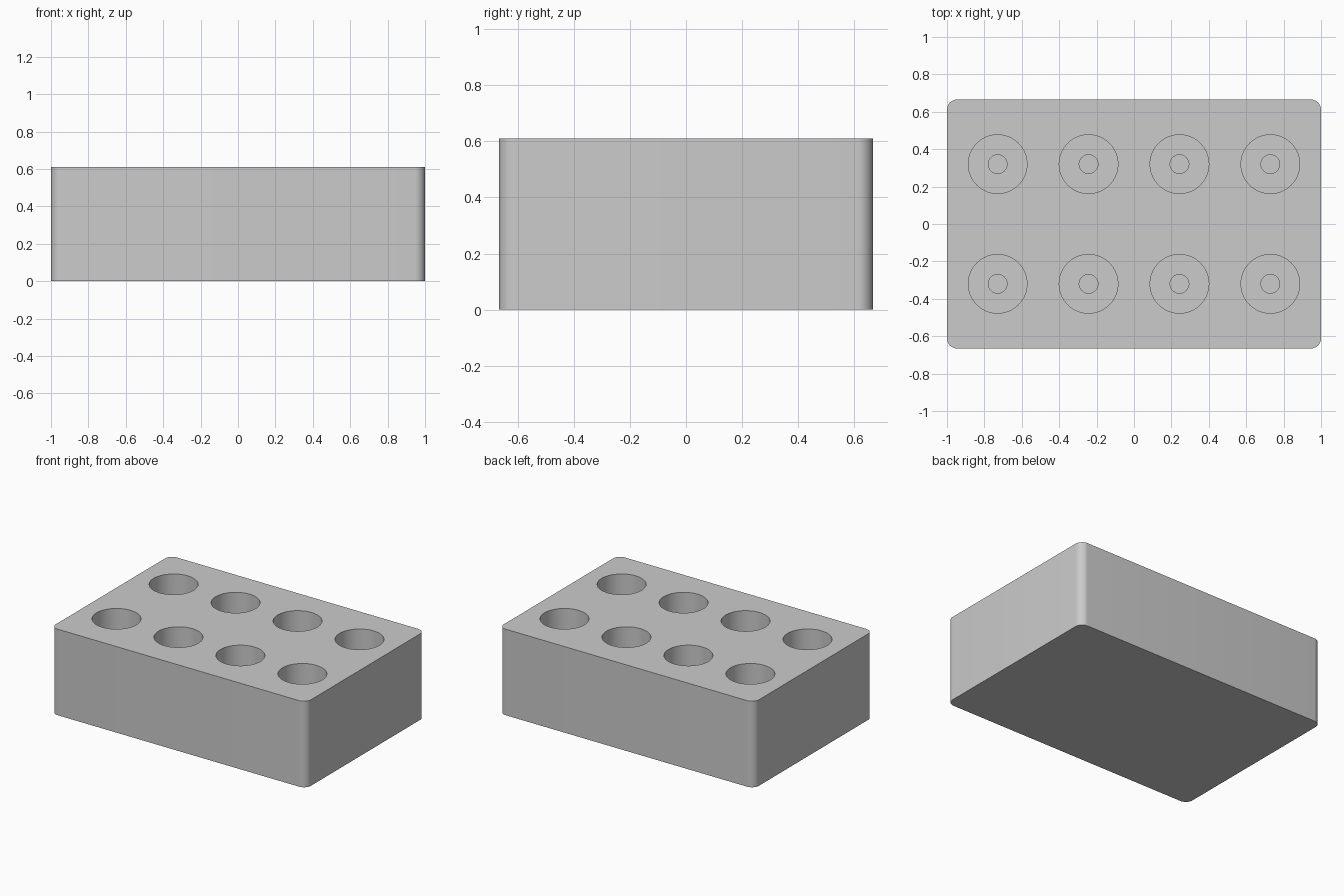
import bpy, bmesh
from math import radians

cube = bpy.data.objects.get("Cube")
if cube:
    bpy.data.objects.remove(cube, do_unlink=True)

W, D, H = 2.0, 1.332, 0.61
HOLE_R, PIN_R = 0.157, 0.05
HOLE_FLOOR, PIN_FLOOR = 0.12, 0.06

grey = bpy.data.materials.new("plain grey")
grey.use_nodes = True
colour = (0.6, 0.6, 0.6, 1)
grey.diffuse_color = colour
grey.node_tree.nodes["Principled BSDF"].inputs["Base Color"].default_value = colour


def make_object(name, bm):
    mesh = bpy.data.meshes.new(name)
    bm.to_mesh(mesh)
    bm.free()
    mesh.materials.append(grey)
    obj = bpy.data.objects.new(name, mesh)
    bpy.context.collection.objects.link(obj)
    return obj


def drill(bm, x, y, radius, bottom, top):
    ring = bmesh.ops.create_cone(bm, cap_ends=True, segments=64, radius1=radius,
                                 radius2=radius, depth=top - bottom)
    bmesh.ops.translate(bm, verts=ring["verts"], vec=(x, y, (top + bottom) / 2))


# Block with rounded upright corners
bm = bmesh.new()
bmesh.ops.create_cube(bm, size=1)
bmesh.ops.scale(bm, vec=(W, D, H), verts=bm.verts)
bmesh.ops.translate(bm, vec=(0, 0, H / 2), verts=bm.verts)
upright = [e for e in bm.edges if abs(e.verts[0].co.z - e.verts[1].co.z) > H / 2]
bmesh.ops.bevel(bm, geom=upright, offset=0.055, segments=10, profile=0.5, affect='EDGES')
block = make_object("holder_block", bm)

# Cutters: wide sockets, then a narrow recess in each socket floor
for name, radius, bottom, top in (("socket_cutter", HOLE_R, HOLE_FLOOR, H + 0.1),
                                  ("recess_cutter", PIN_R, PIN_FLOOR, HOLE_FLOOR + 0.1)):
    bm = bmesh.new()
    for col in range(4):
        for y in (-0.32, 0.32):
            drill(bm, (col - 1.5) * 0.486, y, radius, bottom, top)
    cutter = make_object(name, bm)
    cutter.hide_render = True
    cutter.hide_viewport = False
    cut = block.modifiers.new(name, 'BOOLEAN')
    cut.operation = 'DIFFERENCE'
    cut.solver = 'EXACT'
    cut.object = cutter
    bpy.ops.object.select_all(action='DESELECT')
    block.select_set(True)
    bpy.context.view_layer.objects.active = block
    bpy.ops.object.modifier_apply(modifier=name)
    bpy.data.objects.remove(cutter, do_unlink=True)

bpy.ops.object.shade_smooth_by_angle(angle=radians(30))
